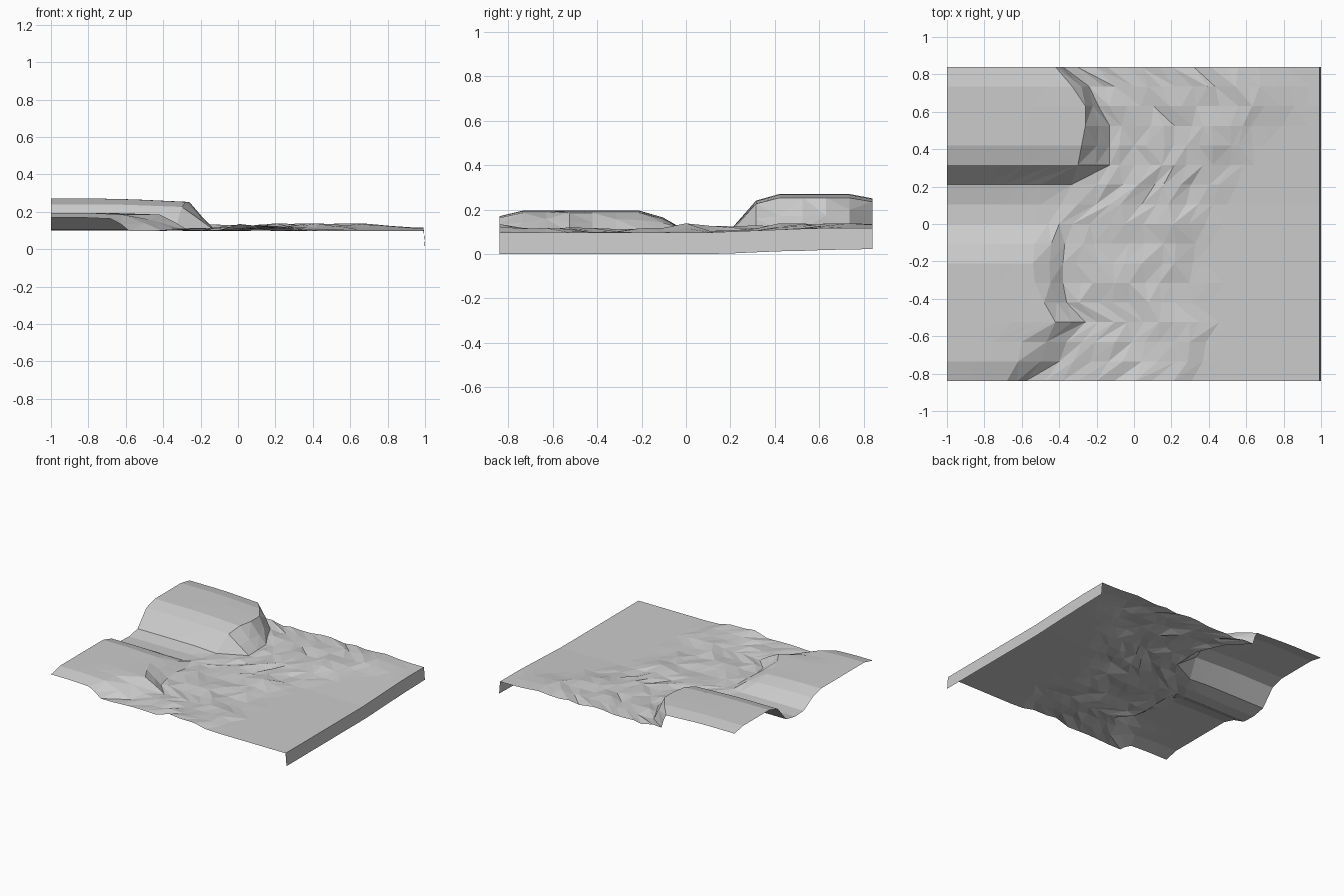
import bpy, bmesh, math, random

cube = bpy.data.objects.get("Cube")
if cube:
    bpy.data.objects.remove(cube)

rng = random.Random(7)
ROWS, WEST, EAST = 17, 6, 17
HALF = 0.84

# Plateau outline per row, front to back: crest x, foot x, plateau height
HILLS = [(-.68, -.58, .17), (-.62, -.40, .195), (-.60, -.36, .195),
         (-.42, -.26, .195), (-.48, -.36, .195), (-.53, -.38, .195),
         (-.54, -.38, .195), (-.53, -.37, .165), (-.53, -.40, .105),
         (-.50, -.30, .10), (-.50, -.20, .12), (-.30, -.13, .24),
         (-.28, -.13, .27), (-.26, -.13, .27), (-.26, -.19, .27),
         (-.33, -.24, .27), (-.42, -.38, .25)]

# Low mounds on the plain: x, y, radius, height
MOUNDS = [(.06, -.84, .2, .03), (.2, 0, .16, .03), (.2, .32, .14, .03),
          (.22, -.6, .14, .02), (.25, .7, .18, .02), (.7, .7, .2, .02),
          (.42, .5, .2, .02)]


def ground(x, y):
    """Height of the rough eastern plain."""
    z = .097 + .02 * max(0, min(1, (y - .1) / .5))
    for mx, my, r, h in MOUNDS:
        z += h * max(0, 1 - math.hypot(x - mx, y - my) / r)
    # The rough band runs through the middle and widens toward the back
    limit = .42 + .45 * max(0, y)
    rough = max(0, min(1, (limit - x) / .15))
    z += rough * rng.uniform(-.004, .02)
    return max(.097, min(.138, z))


bm = bmesh.new()
grid = []
for i, (crest, foot, h) in enumerate(HILLS):
    y = -HALF + 2 * HALF * i / (ROWS - 1)
    row = []
    # Plateau top, dipping a little toward its crest
    for j in range(WEST):
        t = j / (WEST - 1)
        x = -1 + (crest + 1) * t
        dip = .1 * (h - .1) * max(0, t - .5) * 2
        row.append(bm.verts.new((x, y, h - dip)))
    # Shoulder halfway down the cliff
    row.append(bm.verts.new((crest + (foot - crest) * .55, y,
                             .1 + (h - .1) * rng.uniform(.4, .65))))
    # Plain from the cliff foot to the east edge
    for j in range(EAST):
        t = j / (EAST - 1)
        x = foot + (.992 - foot) * t
        if 0 < j < EAST - 1:
            x += rng.uniform(-.02, .02)
        row.append(bm.verts.new((x, y, ground(x, y))))
    # Skirt hanging from the east edge
    drop = max(0, row[-1].co.z - .097 + rng.uniform(-.003, .003)) if y > .2 else 0
    row.append(bm.verts.new((1, y, drop)))
    grid.append(row)

# Faceted surface with alternating diagonals
for i in range(ROWS - 1):
    for j in range(len(grid[0]) - 1):
        a, b = grid[i][j], grid[i][j + 1]
        c, d = grid[i + 1][j + 1], grid[i + 1][j]
        if rng.random() < .5:
            bm.faces.new((a, b, c))
            bm.faces.new((a, c, d))
        else:
            bm.faces.new((a, b, d))
            bm.faces.new((b, c, d))

mesh = bpy.data.meshes.new("terrain")
bm.to_mesh(mesh)
bm.free()

rock = bpy.data.materials.new("rock_grey")
rock.use_nodes = True
colour = (.6, .6, .6, 1)
rock.diffuse_color = colour
rock.node_tree.nodes["Principled BSDF"].inputs["Base Color"].default_value = colour
mesh.materials.append(rock)

terrain = bpy.data.objects.new("terrain", mesh)
bpy.context.collection.objects.link(terrain)
